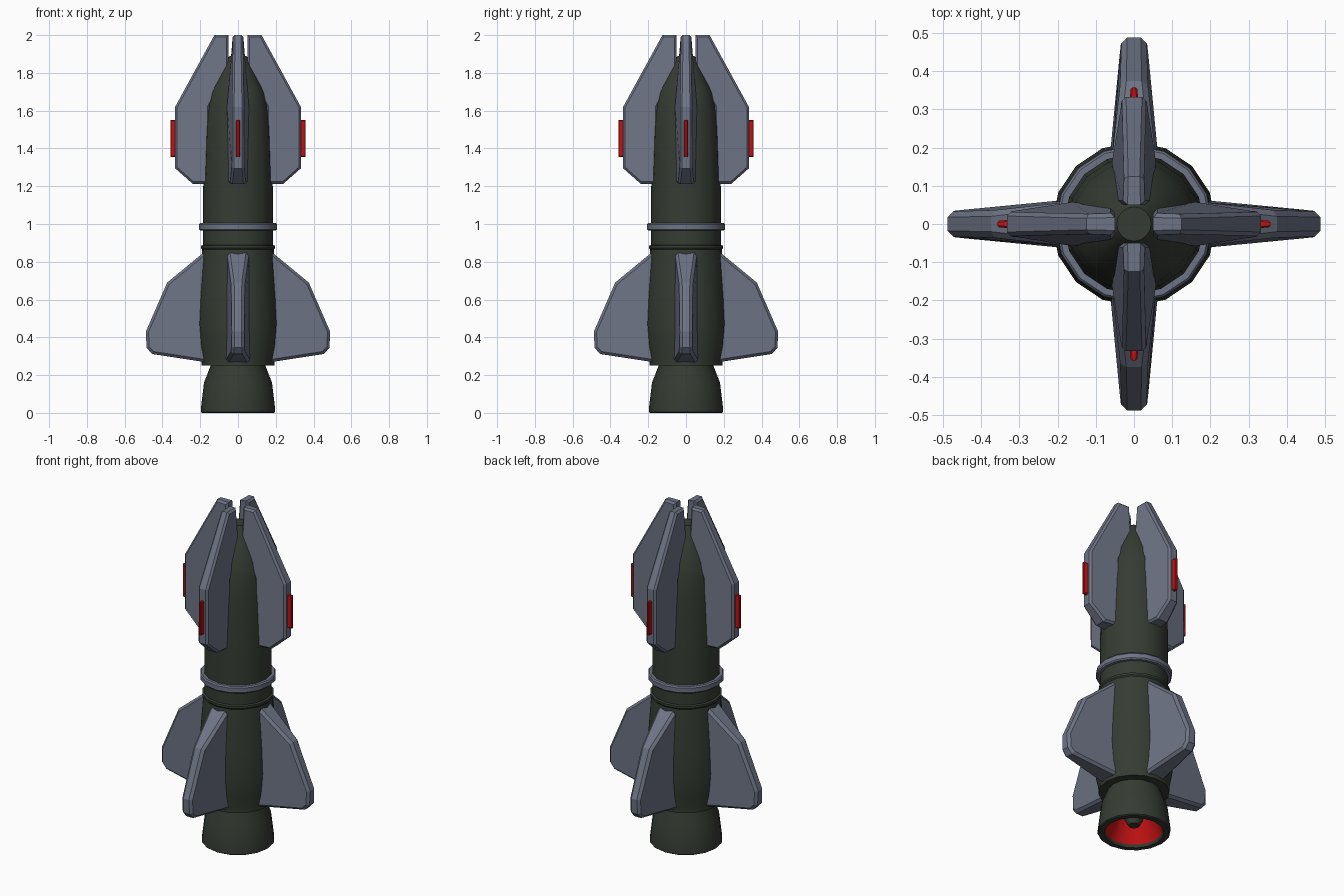
import bpy, bmesh, math
from mathutils import Matrix

if "Cube" in bpy.data.objects:
    bpy.data.objects.remove(bpy.data.objects["Cube"])


def material(name, rgb):
    m = bpy.data.materials.new(name)
    m.diffuse_color = (*rgb, 1)
    m.use_nodes = True
    m.node_tree.nodes["Principled BSDF"].inputs["Base Color"].default_value = m.diffuse_color
    return m


GREEN = material("dark green", (0.036, 0.045, 0.033))
SLATE = material("slate grey", (0.155, 0.175, 0.235))
RED = material("red", (0.55, 0.006, 0.006))


def finish(name, bm, mats, smooth=None):
    bmesh.ops.recalc_face_normals(bm, faces=bm.faces)
    me = bpy.data.meshes.new(name)
    bm.to_mesh(me)
    bm.free()
    ob = bpy.data.objects.new(name, me)
    bpy.context.collection.objects.link(ob)
    for m in mats:
        me.materials.append(m)
    if smooth:
        bpy.ops.object.select_all(action='DESELECT')
        ob.select_set(True)
        bpy.context.view_layer.objects.active = ob
        bpy.ops.object.shade_smooth_by_angle(angle=math.radians(smooth))
    return ob


def lathe(name, profile, mats, closed=False, sides=16, red_spans=()):
    """Revolve (radius, z) points; spans listed in red_spans get material 1."""
    bm = bmesh.new()
    rings = []
    for r, z in profile:
        rings.append([bm.verts.new((r * math.cos(2 * math.pi * i / sides),
                                    r * math.sin(2 * math.pi * i / sides), z))
                      for i in range(sides)])
    n = len(profile)
    for k in range(n if closed else n - 1):
        a, b = rings[k], rings[(k + 1) % n]
        for i in range(sides):
            j = (i + 1) % sides
            f = bm.faces.new((a[i], a[j], b[j], b[i]))
            f.material_index = 1 if k in red_spans else 0
    bmesh.ops.remove_doubles(bm, verts=bm.verts, dist=1e-5)
    return finish(name, bm, mats, smooth=32)


def fin(name, outline, mat, bevel, turn):
    """Plate from (radius, z, half thickness) points, bevelled and turned about z."""
    bm = bmesh.new()
    left = [bm.verts.new((r, -h, z)) for r, z, h in outline]
    right = [bm.verts.new((r, h, z)) for r, z, h in outline]
    rim = []
    n = len(outline)
    bm.faces.new(left)
    bm.faces.new(right[::-1])
    for i in range(n):
        j = (i + 1) % n
        bm.faces.new((left[i], right[i], right[j], left[j]))
        rim += [bm.edges.get((left[i], left[j])), bm.edges.get((right[i], right[j]))]
    bmesh.ops.recalc_face_normals(bm, faces=bm.faces)
    bmesh.ops.bevel(bm, geom=rim, offset=bevel, segments=1, affect='EDGES')
    bmesh.ops.transform(bm, matrix=Matrix.Rotation(turn, 4, 'Z'), verts=bm.verts)
    return finish(name, bm, [mat])


# Nozzle: flared cup with a red lining and a dark centre plug
lathe("nozzle", [(0, 0.30), (0.14, 0.30), (0.145, 0.25), (0.18, 0.16), (0.197, 0.02),
                 (0.197, 0.005), (0.19, 0), (0.162, 0), (0.155, 0.015), (0.10, 0.14),
                 (0.05, 0.14), (0.05, 0.08), (0.03, 0.045), (0, 0.045)],
      [GREEN, RED], red_spans=(8, 9))

# Swollen lower hull
lathe("lower_hull", [(0, 0.25), (0.192, 0.25), (0.192, 0.28), (0.206, 0.35), (0.215, 0.47),
                     (0.208, 0.62), (0.195, 0.80), (0.19, 0.865), (0.195, 0.872),
                     (0.195, 0.885), (0.182, 0.89), (0, 0.89)], [GREEN])

# Upper hull and nose
lathe("upper_hull", [(0, 0.87), (0.184, 0.87), (0.184, 1.2), (0.175, 1.51), (0.163, 1.62),
                     (0.145, 1.70), (0.10, 1.79), (0.058, 1.87), (0.045, 1.89), (0, 1.89)],
      [GREEN])

# Raised collar
lathe("collar", [(0.175, 0.965), (0.2, 0.965), (0.206, 0.972), (0.206, 0.998),
                 (0.2, 1.006), (0.175, 1.006)], [SLATE], closed=True)

UPPER = [(0.05, 2.0, 0.028), (0.125, 2.0, 0.026), (0.333, 1.62, 0.032),
         (0.333, 1.295, 0.032), (0.24, 1.213, 0.04), (0.15, 1.213, 0.052),
         (0.15, 1.62, 0.056), (0.05, 1.82, 0.042)]
LOWER = [(0.15, 0.875, 0.06), (0.375, 0.69, 0.034), (0.488, 0.43, 0.032),
         (0.484, 0.345, 0.034), (0.455, 0.312, 0.036), (0.15, 0.265, 0.066)]
LIGHT = [(0.32, 1.355, 0.012), (0.358, 1.355, 0.008),
         (0.358, 1.55, 0.008), (0.32, 1.55, 0.012)]

# Four fins of each kind, with a red light strip on each upper fin
for i, side in enumerate(("right", "back", "left", "front")):
    a = i * math.pi / 2
    fin("upper_fin_" + side, UPPER, SLATE, 0.011, a)
    fin("lower_fin_" + side, LOWER, SLATE, 0.014, a)
    fin("light_strip_" + side, LIGHT, RED, 0.004, a)
